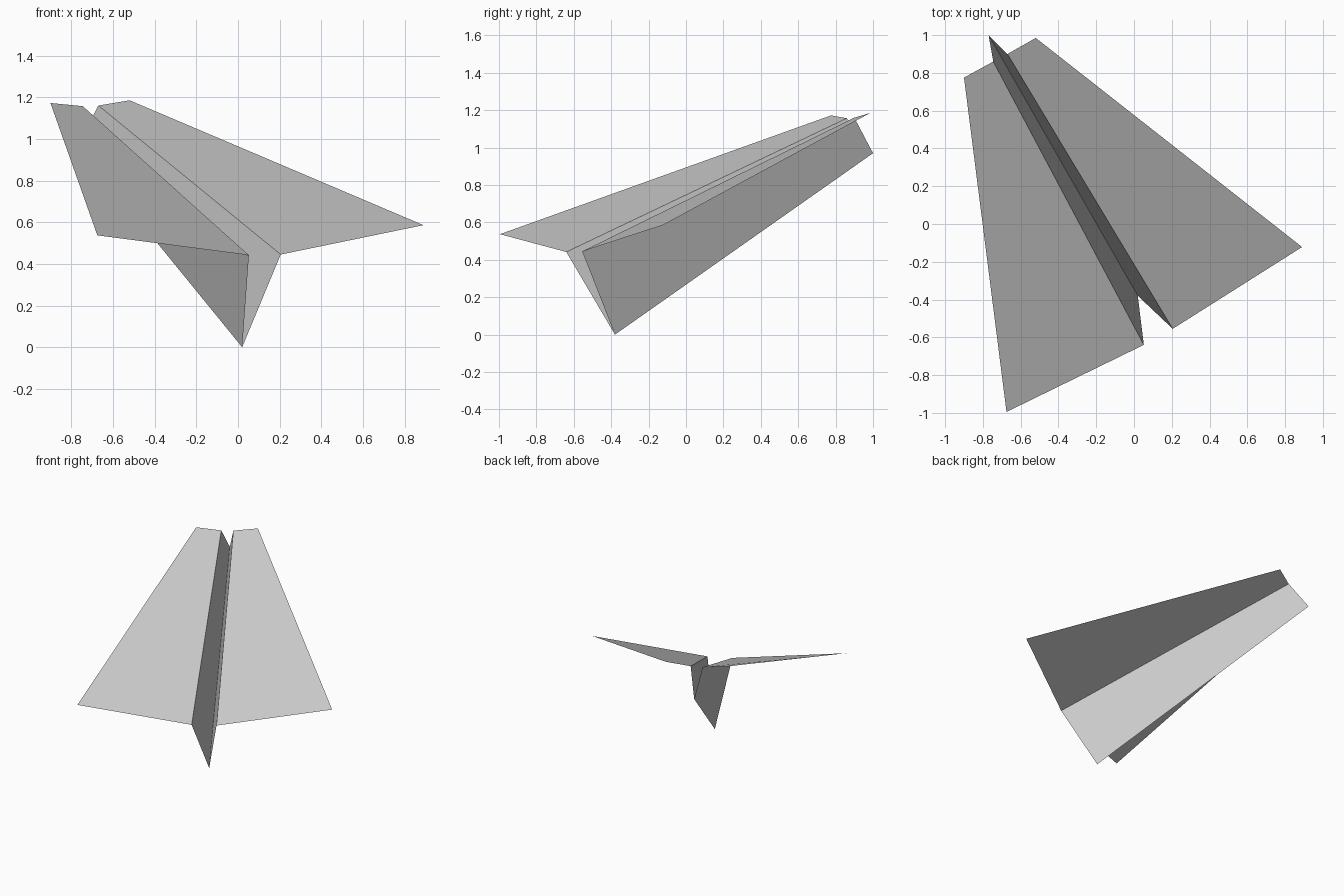
import bpy

cube = bpy.data.objects.get("Cube")
if cube:
    bpy.data.objects.remove(cube)

paper = bpy.data.materials.new("grey paper")
paper.use_nodes = True
colour = (0.6, 0.6, 0.6, 1)
paper.diffuse_color = colour
paper.node_tree.nodes["Principled BSDF"].inputs["Base Color"].default_value = colour


def sheet(name, corners):
    """One flat panel of folded paper."""
    mesh = bpy.data.meshes.new(name)
    mesh.from_pydata(corners, [], [range(len(corners))])
    mesh.materials.append(paper)
    obj = bpy.data.objects.new(name, mesh)
    bpy.context.collection.objects.link(obj)
    return obj


# Bottom crease of the keel, nose end to tail end
keel_front = (0.02, -0.38, 0.0)
keel_back = (-0.77, 1.0, 0.97)

# Folds where the wings leave the keel
left_front, left_back = (0.205, -0.555, 0.445), (-0.67, 0.9, 1.16)
right_front, right_back = (0.052, -0.64, 0.442), (-0.745, 0.86, 1.157)

# Keel walls
sheet("left_keel", [keel_front, left_front, left_back, keel_back])
sheet("right_keel", [right_front, keel_front, keel_back, right_back])

# Wings
sheet("left_wing", [left_front, (0.89, -0.122, 0.586), (-0.52, 0.985, 1.185), left_back])
sheet("right_wing", [(-0.675, -0.995, 0.537), right_front, right_back, (-0.9, 0.775, 1.172)])
